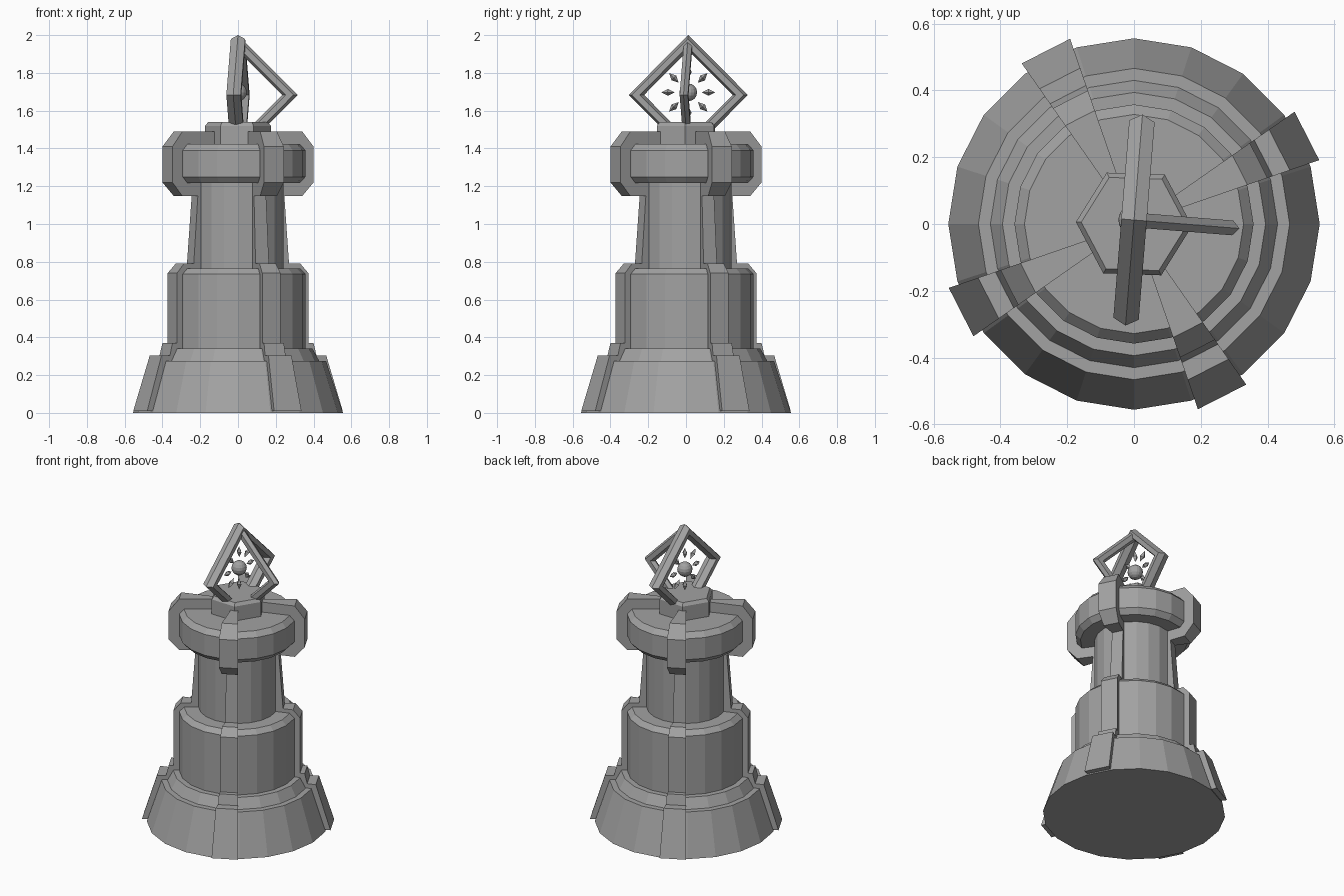
import bpy, bmesh
from math import sin, cos, pi, radians, tau
from mathutils import Vector, Matrix

old = bpy.data.objects.get("Cube")
if old:
    bpy.data.objects.remove(old, do_unlink=True)

# One stone colour
stone = bpy.data.materials.new("grey_stone")
stone.use_nodes = True
GREY = (0.36, 0.36, 0.36, 1)
stone.diffuse_color = GREY
stone.node_tree.nodes["Principled BSDF"].inputs["Base Color"].default_value = GREY


def finish(name, bm):
    bmesh.ops.remove_doubles(bm, verts=bm.verts[:], dist=1e-5)
    bmesh.ops.recalc_face_normals(bm, faces=bm.faces[:])
    mesh = bpy.data.meshes.new(name)
    bm.to_mesh(mesh)
    bm.free()
    mesh.materials.append(stone)
    obj = bpy.data.objects.new(name, mesh)
    bpy.context.collection.objects.link(obj)
    return obj


def skin(bm, rings, closed=False):
    """Bridge successive rings of points; cap the ends unless closed."""
    loops = [[bm.verts.new(p) for p in ring] for ring in rings]
    n = len(loops[0])
    pairs = list(zip(loops, loops[1:]))
    if closed:
        pairs.append((loops[-1], loops[0]))
    else:
        bm.faces.new(loops[0])
        bm.faces.new(loops[-1])
    for a, b in pairs:
        for i in range(n):
            j = (i + 1) % n
            bm.faces.new((a[i], a[j], b[j], b[i]))


def lathe(name, profile, sides, turn=0.0):
    bm = bmesh.new()
    skin(bm, [[(r * cos(turn + tau * i / sides), r * sin(turn + tau * i / sides), z)
               for i in range(sides)] for r, z in profile])
    return finish(name, bm)


# Round tower parts
SIDES = 20
lathe("flared_base", [(0.556, 0), (0.466, 0.275), (0.43, 0.275),
                      (0.394, 0.34), (0.358, 0.34)], SIDES)
lathe("lower_drum", [(0.358, 0.34), (0.358, 0.735), (0.328, 0.765)], SIDES)
lathe("column", [(0.24, 0.765), (0.24, 1.217)], SIDES)
lathe("head_drum", [(0.328, 1.217), (0.358, 1.25), (0.358, 1.39), (0.328, 1.423)], SIDES)
lathe("hexagon_socket", [(0.174, 1.42), (0.174, 1.52), (0.158, 1.54)], 6, radians(-2))

# Four wedge ribs that follow the tower outline
RIB = [(0, 0.01), (0.581, 0.01), (0.489, 0.305), (0.435, 0.305), (0.419, 0.37),
       (0.39, 0.37), (0.39, 0.74), (0.346, 0.79), (0.283, 0.79), (0.257, 1.148),
       (0.356, 1.148), (0.419, 1.22), (0.419, 1.41), (0.356, 1.49), (0, 1.49)]
for k, label in enumerate(("left", "back", "right", "front")):
    bm = bmesh.new()
    sides = [[bm.verts.new((a, s * 0.14 * a, z)) for a, z in RIB] for s in (-1, 1)]
    for side in sides:
        bm.faces.new(side)
    for i in range(len(RIB) - 1):
        bm.faces.new((sides[0][i], sides[0][i + 1], sides[1][i + 1], sides[1][i]))
    # merge the shared axis corners into a clean wedge
    bmesh.ops.dissolve_degenerate(bm, dist=1e-5, edges=bm.edges[:])
    bm.transform(Matrix.Rotation(radians(27 + 90 * k), 4, "Z"))
    finish(label + "_rib", bm)

# Diamond frames standing on the socket
CENTRE = Vector((0, 0.012, 1.683))
YAW = radians(-4.6)


def place(obj, yaw):
    obj.location = CENTRE
    obj.rotation_euler.z = yaw


def diamond(name, corners, depth, closed):
    """Hexagonal bar through the diamond corners in the local XZ plane."""
    rings = []
    for c in corners:
        t = c * pi / 2
        ring = []
        for i in range(6):
            p = tau * i / 6
            r = 0.276 + 0.041 * cos(p)
            ring.append((r * cos(t), 0.044 * depth * sin(p), r * sin(t)))
        rings.append(ring)
    bm = bmesh.new()
    skin(bm, rings, closed)
    return finish(name, bm)


place(diamond("main_diamond_frame", range(4), 1.0, True), YAW + pi / 2)
place(diamond("half_diamond_frame", (-1, 0, 1), 0.58, False), YAW)

# Core orb
bm = bmesh.new()
bmesh.ops.create_uvsphere(bm, u_segments=16, v_segments=8, radius=0.047)
orb = finish("core_orb", bm)
place(orb, YAW)
orb.location.z = 1.697

# Ring of eight shards around the orb
bm = bmesh.new()
for k in range(8):
    turn = Matrix.Rotation(k * pi / 4, 4, "Y")
    for tip in (-1, 1):
        bmesh.ops.create_cone(
            bm, cap_ends=False, segments=4, radius1=0.018, radius2=0, depth=0.036,
            matrix=turn @ Matrix.Translation((0, 0, 0.108 + tip * 0.018))
            @ Matrix.Rotation(0 if tip > 0 else pi, 4, "X"))
shards = finish("shard_ring", bm)
place(shards, YAW + pi / 2)
shards.location.z = 1.697
